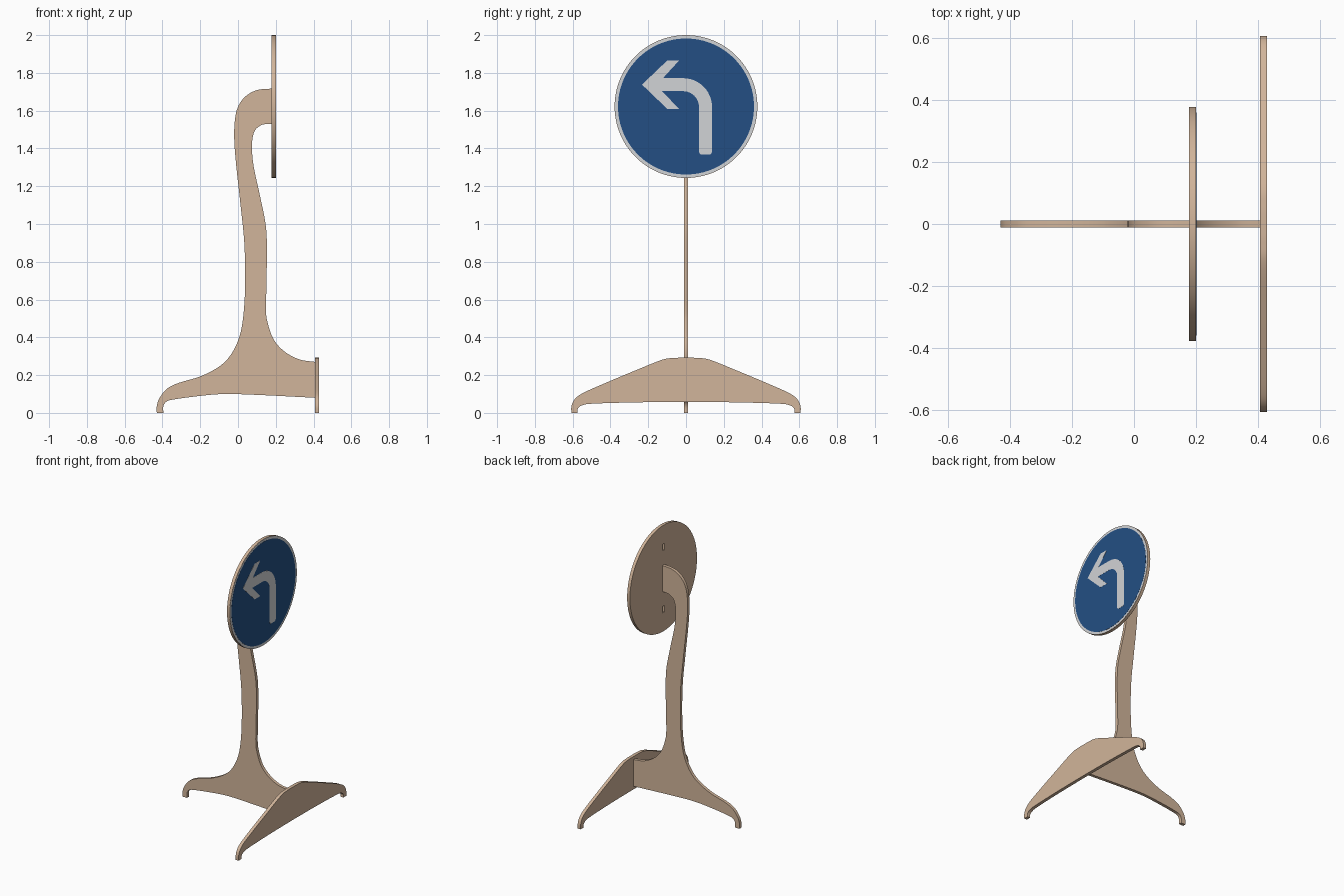
import bpy, bmesh, math
from mathutils import Vector

if "Cube" in bpy.data.objects:
    bpy.data.objects.remove(bpy.data.objects["Cube"])


def material(name, rgb):
    m = bpy.data.materials.new(name)
    m.diffuse_color = (*rgb, 1)
    m.use_nodes = True
    m.node_tree.nodes["Principled BSDF"].inputs["Base Color"].default_value = m.diffuse_color
    return m


WOOD = material("wood", (0.64, 0.46, 0.325))
BLUE = material("sign blue", (0.017, 0.078, 0.23))
WHITE = material("off white", (0.64, 0.655, 0.67))


def smooth_run(pts, n=5):
    """Catmull-Rom curve through an open run of points."""
    p = [Vector(q) for q in pts]
    p = [2 * p[0] - p[1]] + p + [2 * p[-1] - p[-2]]
    out = []
    for a, b, c, d in zip(p, p[1:], p[2:], p[3:]):
        for i in range(n):
            t = i / n
            out.append(0.5 * (2 * b + (c - a) * t + (2 * a - 5 * b + 4 * c - d) * t * t
                              + (3 * b - a - 3 * c + d) * t ** 3))
    return out + [p[-2]]


def slab(name, outline, axis, lo, hi, mat):
    """Flat panel: outline extruded along x (outline is y,z) or y (outline is x,z)."""
    def place(p, t):
        return (t, p[0], p[1]) if axis == 'x' else (p[0], t, p[1])
    bm = bmesh.new()
    face = bm.faces.new([bm.verts.new(place(p, lo)) for p in outline])
    ext = bmesh.ops.extrude_face_region(bm, geom=[face])
    shift = (hi - lo, 0, 0) if axis == 'x' else (0, hi - lo, 0)
    bmesh.ops.translate(bm, vec=shift,
                        verts=[v for v in ext['geom'] if isinstance(v, bmesh.types.BMVert)])
    bmesh.ops.recalc_face_normals(bm, faces=bm.faces)
    bmesh.ops.triangulate(bm, faces=[f for f in bm.faces if len(f.verts) > 4])
    me = bpy.data.meshes.new(name)
    bm.to_mesh(me)
    bm.free()
    me.materials.append(mat)
    ob = bpy.data.objects.new(name, me)
    bpy.context.collection.objects.link(ob)
    return ob


def activate(ob):
    bpy.ops.object.select_all(action='DESELECT')
    ob.select_set(True)
    bpy.context.view_layer.objects.active = ob


def circle(r, cz, n=96):
    return [(r * math.cos(2 * math.pi * i / n), cz + r * math.sin(2 * math.pi * i / n))
            for i in range(n)]


# Post panel: rear foot, curved stem and hooked arm (x, z)
underside = [(-.395, 0), (-.395, .035), (-.378, .06), (-.336, .072), (-.2, .09),
             (-.07, .10), (.11, .095), (.408, .08)]
front_edge = [(.408, .27), (.325, .283), (.246, .325), (.188, .39), (.155, .485), (.148, .55),
              (.15, .65), (.153, .87), (.146, 1.0), (.114, 1.16), (.082, 1.31), (.074, 1.42),
              (.087, 1.49), (.12, 1.522), (.156, 1.53), (.18, 1.53)]
back_edge = [(.18, 1.717), (.105, 1.71), (.045, 1.68), (.003, 1.627), (-.016, 1.555),
             (-.02, 1.45), (-.01, 1.315), (.013, 1.105), (.034, .89), (.037, .655), (.026, .495),
             (.003, .39), (-.04, .305), (-.10, .245), (-.2, .193), (-.31, .16), (-.373, .13),
             (-.415, .08), (-.43, .035), (-.43, 0)]
post = slab("post_panel", smooth_run(underside) + smooth_run(front_edge) + smooth_run(back_edge),
            'y', -.011, .011, WOOD)

# Cross foot panel, mirrored half profile (y, z)
foot_top = smooth_run([(0, .292), (.06, .291), (.127, .281), (.26, .228), (.418, .162),
                       (.54, .108), (.587, .075), (.606, .038), (.607, 0)])
foot_low = smooth_run([(.574, 0), (.573, .022), (.55, .04), (.49, .049), (.25, .056), (0, .058)])
half = foot_top + foot_low
foot = slab("cross_foot", half + [(-p[0], p[1]) for p in half[-2:0:-1]], 'x', .407, .43, WOOD)

# Sign disc with two shallow slots in its back
CZ = 1.622
disc = slab("sign_disc", circle(.378, CZ), 'x', .178, .200, WOOD)
for s in (-1, 1):
    z = CZ + s * .222
    cutter = slab("slot_cutter", [(-.011, z - .023), (.011, z - .023),
                                  (.011, z + .023), (-.011, z + .023)], 'x', .15, .198, WOOD)
    cutter.hide_render = True
    mod = disc.modifiers.new("slot", 'BOOLEAN')
    mod.operation, mod.solver, mod.object = 'DIFFERENCE', 'EXACT', cutter
    activate(disc)
    bpy.ops.object.modifier_apply(modifier=mod.name)
    bpy.data.objects.remove(cutter)

# Painted sign face: white rim, blue field, left-turn arrow
rim = slab("sign_rim", circle(.376, CZ), 'x', .1995, .2005, WHITE)
field = slab("sign_field", circle(.36, CZ), 'x', .2, .2012, BLUE)


def bend(r, a0, a1, n=12):
    return [(-.015 + r * math.cos(math.radians(a0 + (a1 - a0) * i / n)),
             1.619 + r * math.sin(math.radians(a0 + (a1 - a0) * i / n))) for i in range(n + 1)]


arrow_outline = ([(-.233, 1.738), (-.1, 1.865), (-.037, 1.865), (-.122, 1.772)]
                 + bend(.153, 90, 0)
                 + [(.138, 1.38), (.13, 1.368), (.077, 1.368), (.069, 1.38)]
                 + bend(.084, 0, 90)
                 + [(-.127, 1.703), (-.037, 1.61), (-.1, 1.61)])
arrow = slab("sign_arrow", arrow_outline, 'x', .2005, .202, WHITE)

for ob in (post, foot, disc, rim, field, arrow):
    activate(ob)
    bpy.ops.object.shade_smooth_by_angle(angle=math.radians(30))
